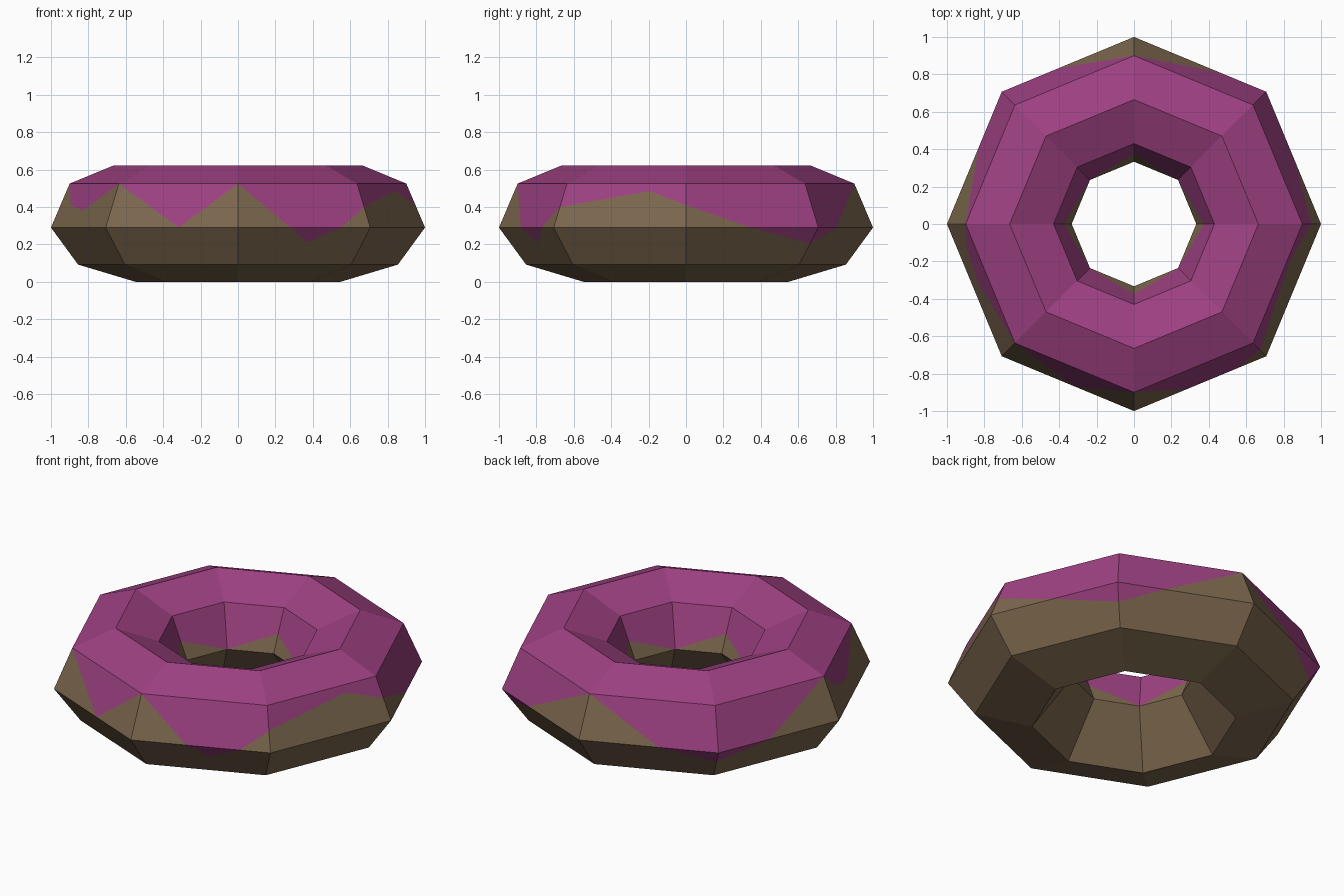
import bpy, bmesh, math

if "Cube" in bpy.data.objects:
    bpy.data.objects.remove(bpy.data.objects["Cube"])

# Cross-section rings (radius, height), from the hole ridge round the underside and over the top
RING = [(0.333, 0.29), (0.548, 0.0), (0.855, 0.092), (1.0, 0.29),
        (0.9, 0.525), (0.665, 0.622), (0.43, 0.525), (0.333, 0.29)]
# Icing edge outside: (angle in degrees, height)
DRIP = [(0, .41), (22, .29), (45, .205), (60, .29), (90, .525), (116, .29),
        (135, .21), (154, .29), (180, .525), (188.5, .41), (201, .38), (225, .525),
        (250, .29), (270, .525), (287.6, .29), (295, .21), (305.5, .29),
        (313, .375), (315, .40), (347, .485), (360, .41)]


def material(name, rgb):
    m = bpy.data.materials.new(name)
    m.diffuse_color = (*rgb, 1)
    m.use_nodes = True
    m.node_tree.nodes["Principled BSDF"].inputs["Base Color"].default_value = m.diffuse_color
    return m


def octagon(angle):
    """Point on the unit octagon in the given direction."""
    a = math.radians(angle)
    off = math.radians(angle % 45 - 22.5)
    r = math.cos(math.pi / 8) / math.cos(off)
    return r * math.cos(a), r * math.sin(a)


def inner_edge(angle):
    """Icing edge inside the hole: a regular zigzag."""
    d = angle % 90
    return 0.29 + 0.1 * abs(d - 45) / 45


# Columns: drip points plus octagon corners, all of which are in the table
columns = [(a, z, inner_edge(a)) for a, z in DRIP]
bm = bmesh.new()


def point(col, band, t):
    (r0, z0), (r1, z1) = RING[band], RING[band + 1]
    x, y = octagon(col[0])
    r = r0 + (r1 - r0) * t
    return (x * r, y * r, z0 + (z1 - z0) * t)


def add(points, mat):
    pts = []
    for p in points:
        if all(math.dist(p, q) > 1e-4 for q in pts):
            pts.append(p)
    if len(pts) > 2:
        bm.faces.new([bm.verts.new(p) for p in pts]).material_index = mat


def cut(col, band):
    """Share of the band, from its first ring, that lies before the icing edge."""
    if band in (0, 1):
        return 1.0
    if band in (4, 5):
        return 0.0
    z0, z1 = RING[band][1], RING[band + 1][1]
    edge = col[2] if band == 6 else col[1]
    return min(1.0, max(0.0, (edge - z0) / (z1 - z0)))


# Strips of dough and icing, split along the icing edge
for left, right in zip(columns, columns[1:]):
    for band in range(len(RING) - 1):
        first, second = (1, 0) if band == 6 else (0, 1)
        tl, tr = cut(left, band), cut(right, band)
        a, b = point(left, band, tl), point(right, band, tr)
        add([point(left, band, 0), point(right, band, 0), b, a], first)
        add([a, b, point(right, band, 1), point(left, band, 1)], second)

bmesh.ops.remove_doubles(bm, verts=bm.verts, dist=1e-4)
bmesh.ops.recalc_face_normals(bm, faces=bm.faces)
mesh = bpy.data.meshes.new("ring_doughnut")
bm.to_mesh(mesh)
bm.free()
mesh.materials.append(material("dough brown", (0.20, 0.135, 0.075)))
mesh.materials.append(material("icing purple", (0.34, 0.052, 0.222)))
obj = bpy.data.objects.new("ring_doughnut", mesh)
bpy.context.collection.objects.link(obj)
